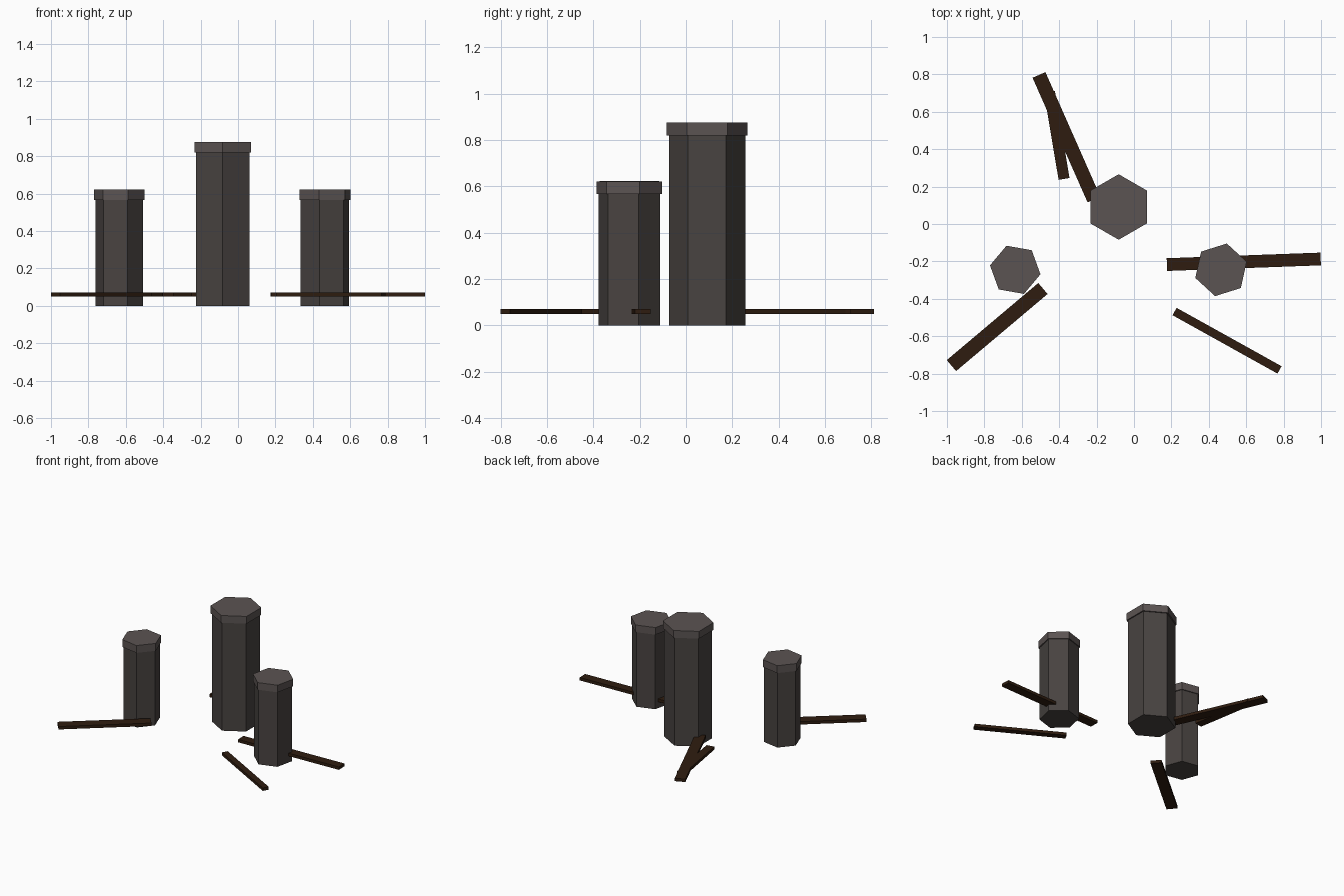
import bpy, math
from mathutils import Vector

if "Cube" in bpy.data.objects:
    bpy.data.objects.remove(bpy.data.objects["Cube"])


def material(name, rgb):
    m = bpy.data.materials.new(name)
    m.diffuse_color = (*rgb, 1)
    m.use_nodes = True
    m.node_tree.nodes["Principled BSDF"].inputs["Base Color"].default_value = m.diffuse_color
    return m


STONE = material("dark_stone", (0.065, 0.056, 0.052))
CAP = material("cap_stone", (0.105, 0.088, 0.085))
WOOD = material("charred_wood", (0.028, 0.012, 0.005))


def hex_prism(name, x, y, z0, z1, radius, angle, mat):
    # Blender's first cylinder vertex points along +y, so angle is measured from there
    bpy.ops.mesh.primitive_cylinder_add(vertices=6, radius=radius, depth=z1 - z0,
                                        location=(x, y, (z0 + z1) / 2),
                                        rotation=(0, 0, math.radians(angle)))
    ob = bpy.context.object
    ob.name = name
    ob.data.materials.append(mat)


def plank(name, a, b, width):
    a, b = Vector(a), Vector(b)
    d, mid = b - a, (a + b) / 2
    bpy.ops.mesh.primitive_cube_add(size=1, location=(mid.x, mid.y, 0.06),
                                    rotation=(0, 0, math.atan2(d.y, d.x)))
    ob = bpy.context.object
    ob.name = name
    ob.scale = (d.length, width, 0.022)
    ob.data.materials.append(WOOD)


# Hexagonal columns, each with a slightly wider cap
# name, x, y, body radius, cap radius, body top, cap top, angle
columns = [
    ("tall", -0.082, 0.091, 0.165, 0.175, 0.82, 0.875, 0),
    ("left", -0.635, -0.245, 0.129, 0.137, 0.567, 0.623, 20),
    ("right", 0.465, -0.245, 0.136, 0.144, 0.567, 0.621, 47.5),
]
for name, x, y, r, cap_r, h, top, ang in columns:
    hex_prism(name + "_column", x, y, 0, h, r, ang, STONE)
    hex_prism(name + "_column_cap", x, y, h, top, cap_r, ang, CAP)

# Thin planks scattered near the ground
plank("left_plank", (-0.976, -0.757), (-0.487, -0.345), 0.077)
plank("right_plank", (0.176, -0.217), (0.998, -0.187), 0.068)
plank("front_plank", (0.217, -0.468), (0.778, -0.78), 0.045)
plank("back_long_plank", (-0.508, 0.797), (-0.214, 0.131), 0.075)
plank("back_short_plank", (-0.374, 0.241), (-0.452, 0.706), 0.059)
